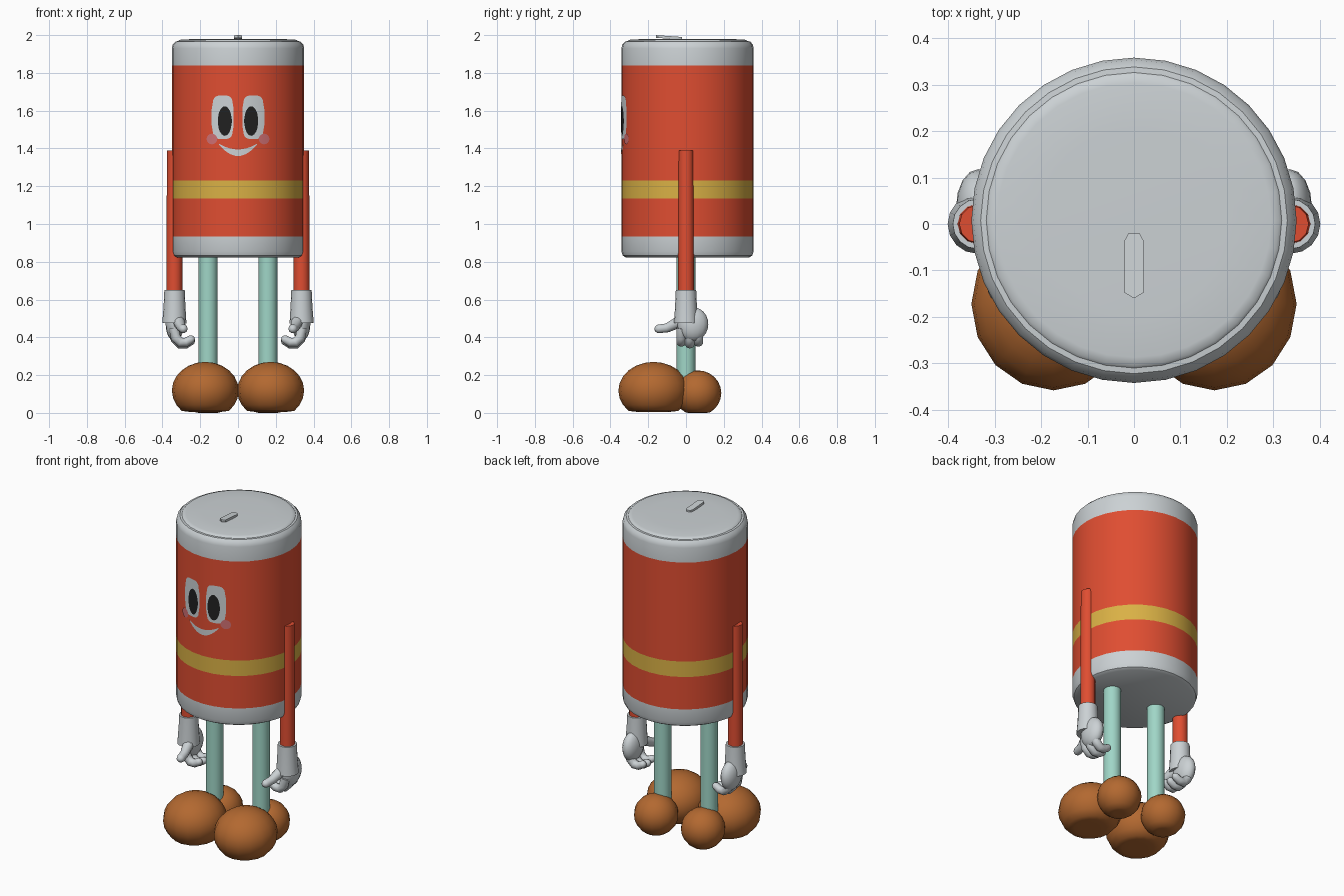
import bpy, bmesh, math
from mathutils import Vector

cube = bpy.data.objects.get("Cube")
if cube:
    bpy.data.objects.remove(cube, do_unlink=True)


def material(name, r, g, b):
    m = bpy.data.materials.new(name)
    m.use_nodes = True
    m.diffuse_color = (r, g, b, 1)
    node = m.node_tree.nodes["Principled BSDF"]
    node.inputs["Base Color"].default_value = (r, g, b, 1)
    node.inputs["Roughness"].default_value = 0.6
    return m


RED = material("red", 0.74, 0.075, 0.031)
SILVER = material("silver", 0.6, 0.64, 0.66)
YELLOW = material("yellow", 0.7, 0.44, 0.06)
TEAL = material("pale teal", 0.35, 0.67, 0.57)
BROWN = material("brown", 0.45, 0.14, 0.03)
BLACK = material("black", 0.015, 0.015, 0.015)
PINK = material("pink", 0.62, 0.16, 0.17)

BODY_Y, BODY_R = 0.008, 0.35


def finish(name, bm, mats, angle=40):
    bmesh.ops.recalc_face_normals(bm, faces=bm.faces)
    mesh = bpy.data.meshes.new(name)
    bm.to_mesh(mesh)
    bm.free()
    for m in mats:
        mesh.materials.append(m)
    ob = bpy.data.objects.new(name, mesh)
    bpy.context.collection.objects.link(ob)
    bpy.ops.object.select_all(action='DESELECT')
    ob.select_set(True)
    bpy.context.view_layer.objects.active = ob
    bpy.ops.object.shade_smooth_by_angle(angle=math.radians(angle))
    return ob


def loft(bm, rings):
    """Skin a list of vertex rings and cap both ends."""
    n = len(rings[0])
    for a, b in zip(rings, rings[1:]):
        for i in range(n):
            j = (i + 1) % n
            bm.faces.new((a[i], a[j], b[j], b[i]))
    bm.faces.new(rings[0])
    bm.faces.new(rings[-1])


def tube(bm, path, sides=12, rounded=False):
    """Sweep a circle along (point, radius) pairs."""
    path = [(Vector(p), r) for p, r in path]
    if rounded:
        (p0, _), (p1, r1) = path[-2:]
        d = (p1 - p0).normalized()
        path += [(p1 + d * r1 * math.sin(a), r1 * math.cos(a)) for a in (0.5, 1.0, 1.4)]
    rings = []
    for k, (p, r) in enumerate(path):
        t = path[min(k + 1, len(path) - 1)][0] - path[max(k - 1, 0)][0]
        t.normalize()
        u = t.cross(Vector((0, 1, 0)) if abs(t.y) < 0.8 else Vector((0, 0, 1))).normalized()
        v = t.cross(u)
        rings.append([bm.verts.new(p + r * (u * math.cos(a) + v * math.sin(a)))
                      for a in (math.tau * i / sides for i in range(sides))])
    loft(bm, rings)


def ball(bm, centre, radii, floor=-1):
    """Ellipsoid, flattened below the floor height."""
    made = bmesh.ops.create_uvsphere(bm, u_segments=16, v_segments=12, radius=1)
    for v in made["verts"]:
        v.co = Vector([c + r * x for c, r, x in zip(centre, radii, v.co)])
        v.co.z = max(v.co.z, floor)


# Can body: turned profile, banded by height
bm = bmesh.new()
profile = [(0.325, 0.822), (0.342, 0.832), (0.35, 0.855), (0.35, 0.935), (0.35, 1.135),
           (0.35, 1.23), (0.35, 1.84), (0.35, 1.93), (0.345, 1.952), (0.33, 1.967),
           (0.318, 1.968), (0.312, 1.974), (0.295, 1.977), (0.2, 1.98)]
SIDES = 32
loft(bm, [[bm.verts.new((r * math.sin(a), BODY_Y - r * math.cos(a), z))
           for a in (math.tau * i / SIDES for i in range(SIDES))] for r, z in profile])
for f in bm.faces:
    z = f.calc_center_median().z
    if 1.135 < z < 1.23:
        f.material_index = 2
    elif 0.935 < z < 1.84:
        f.material_index = 1
finish("can_body", bm, [SILVER, RED, YELLOW])

# Pull tab on the lid, tipped up toward the front
bm = bmesh.new()
outline = [(-0.02, -0.148), (0, -0.16), (0.02, -0.148), (0.02, -0.035),
           (0.012, -0.02), (-0.012, -0.02), (-0.02, -0.035)]
lift = lambda y: 1.982 - (y + 0.02) * 0.07
loft(bm, [[bm.verts.new((x, y, lift(y) + dz)) for x, y in outline] for dz in (-0.006, 0.008)])
finish("pull_tab", bm, [SILVER], 30)


# Face plates: thin strips of columns wrapped on the can
def plate(name, x0, x1, top, bottom, mat, offset, columns=14):
    bm = bmesh.new()
    previous = None
    for i in range(columns + 1):
        x = x0 + (x1 - x0) * i / columns
        r = BODY_R + offset
        y = BODY_Y - math.sqrt(r * r - x * x)
        pair = [bm.verts.new((x, y, h(x))) for h in (bottom, top)]
        if previous:
            bm.faces.new((previous[0], pair[0], pair[1], previous[1]))
        previous = pair
    ob = finish(name, bm, [mat])
    if ob.data.polygons[columns // 2].normal.y > 0:
        ob.data.flip_normals()


def oval(name, cx, cz, rx, rz, mat, offset, power=2):
    h = lambda x: rz * max(0.02, 1 - min(1, abs((x - cx) / rx)) ** power) ** (1 / power)
    plate(name, cx - rx, cx + rx, lambda x: cz + h(x), lambda x: cz - h(x), mat, offset)


for side, s in (("left", 1), ("right", -1)):
    oval(side + "_eye_white", s * 0.081, 1.565, 0.058, 0.115, SILVER, 0.002, 4)
    oval(side + "_pupil", s * 0.07, 1.545, 0.037, 0.078, BLACK, 0.004)
    oval(side + "_cheek", s * 0.138, 1.45, 0.028, 0.028, PINK, 0.003)
plate("smile", -0.1, 0.1, lambda x: 1.395 + 3 * x * x,
      lambda x: 1.36 + 6 * x * x, SILVER, 0.003)

for side, s in (("left", 1), ("right", -1)):
    # Arm
    bm = bmesh.new()
    tube(bm, [((s * 0.335, 0, 1.39), 0.041), ((s * 0.337, 0, 0.6), 0.043)])
    finish(side + "_arm", bm, [RED])

    # Glove: cuff, palm, curled fingers and forward thumb
    bm = bmesh.new()
    tube(bm, [((s * 0.336, 0, 0.65), 0.054), ((s * 0.336, 0, 0.56), 0.058),
              ((s * 0.337, 0, 0.475), 0.064)], 16)
    finish(side + "_cuff", bm, [SILVER])
    bm = bmesh.new()
    ball(bm, (s * 0.335, 0.036, 0.47), (0.048, 0.082, 0.09))
    for y in (-0.025, 0.02, 0.065):
        low = 0.365 + abs(y - 0.02) * 0.2
        tube(bm, [((s * 0.34, y, 0.45), 0.026), ((s * 0.33, y, low + 0.025), 0.027),
                  ((s * 0.305, y, low), 0.026), ((s * 0.275, y, low), 0.024),
                  ((s * 0.25, y, low + 0.015), 0.022)], 10, True)
    tube(bm, [((s * 0.325, 0, 0.5), 0.035), ((s * 0.31, -0.05, 0.475), 0.03),
              ((s * 0.298, -0.1, 0.45), 0.025), ((s * 0.29, -0.143, 0.445), 0.024)], 10, True)
    finish(side + "_hand", bm, [SILVER], 60)

    # Leg
    bm = bmesh.new()
    tube(bm, [((s * 0.158, 0, 0.9), 0.05), ((s * 0.158, 0, 0.1), 0.05)], 16)
    finish(side + "_leg", bm, [TEAL])

    # Shoe: big toe ball and smaller heel ball
    bm = bmesh.new()
    ball(bm, (s * 0.173, -0.172, 0.118), (0.177, 0.186, 0.152), 0.006)
    finish(side + "_shoe_toe", bm, [BROWN], 60)
    bm = bmesh.new()
    ball(bm, (s * 0.16, 0.062, 0.105), (0.125, 0.125, 0.12), 0.0)
    finish(side + "_shoe_heel", bm, [BROWN], 60)
